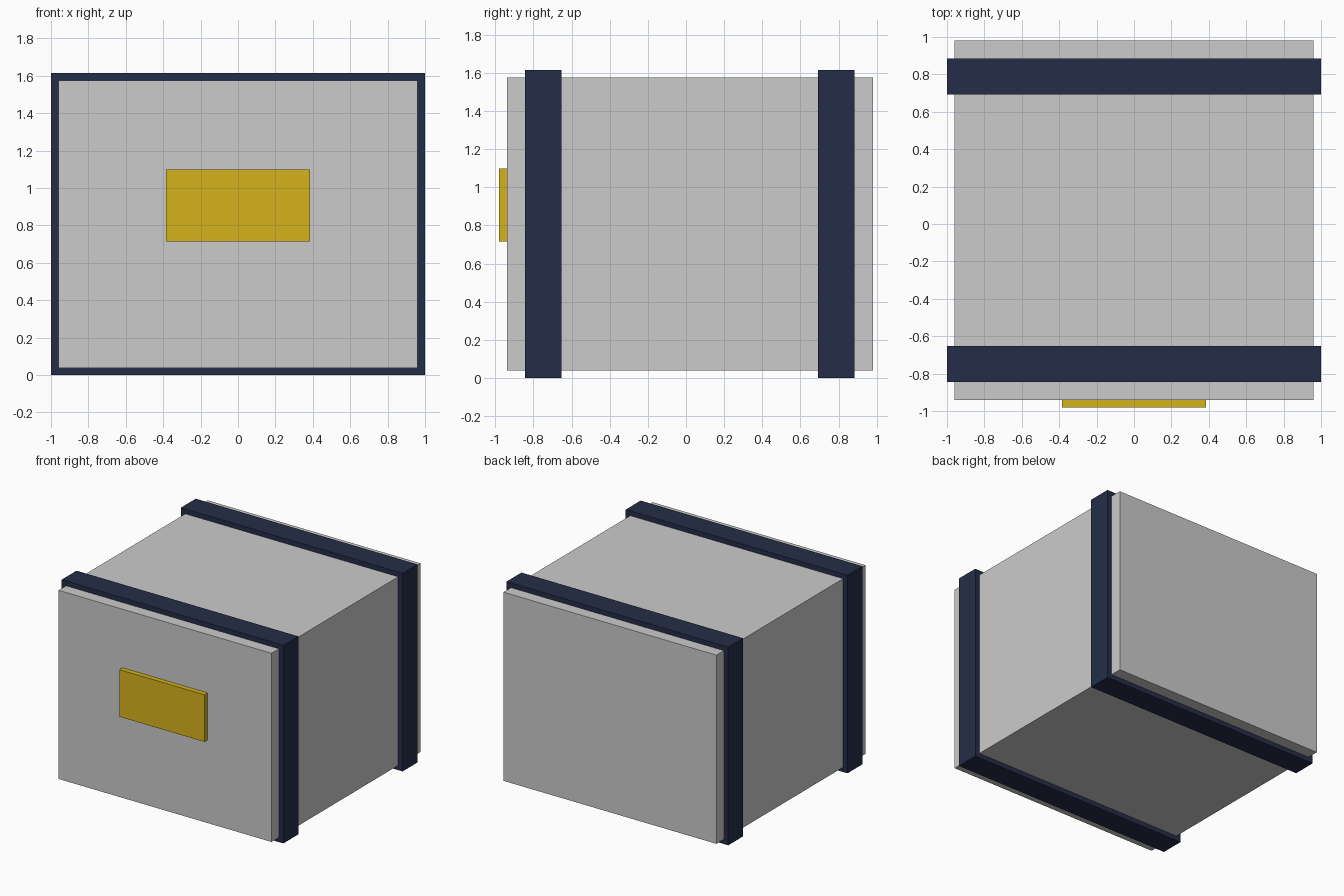
import bpy
import bmesh
from mathutils import Vector

if "Cube" in bpy.data.objects:
    bpy.data.objects.remove(bpy.data.objects["Cube"])


def material(name, rgb):
    mat = bpy.data.materials.new(name)
    mat.diffuse_color = (*rgb, 1)
    mat.use_nodes = True
    mat.node_tree.nodes["Principled BSDF"].inputs["Base Color"].default_value = mat.diffuse_color
    return mat


def box(name, low, high, mat=None):
    """Axis-aligned box between two opposite corners."""
    low, high = Vector(low), Vector(high)
    bm = bmesh.new()
    bmesh.ops.create_cube(bm, size=1)
    bmesh.ops.scale(bm, vec=high - low, verts=bm.verts)
    mesh = bpy.data.meshes.new(name)
    bm.to_mesh(mesh)
    bm.free()
    obj = bpy.data.objects.new(name, mesh)
    obj.location = (low + high) / 2
    bpy.context.collection.objects.link(obj)
    if mat:
        mesh.materials.append(mat)
    return obj


navy = material("navy", (0.018, 0.027, 0.065))
yellow = material("yellow", (0.67, 0.45, 0.012))

# Crate body, raised slightly on its bands
body_y = 0.02
box("crate_body", (-0.96, body_y - 0.96, 0.038), (0.96, body_y + 0.96, 1.576))

# Two bands wrapped around the crate, near front and back
for name, side in (("front_band", -1), ("back_band", 1)):
    y = body_y + side * 0.768
    box(name, (-1, y - 0.096, 0), (1, y + 0.096, 1.615), navy)

# Label plate on the front face
box("label_plate", (-0.384, -0.98, 0.715), (0.384, -0.93, 1.099), yellow)
